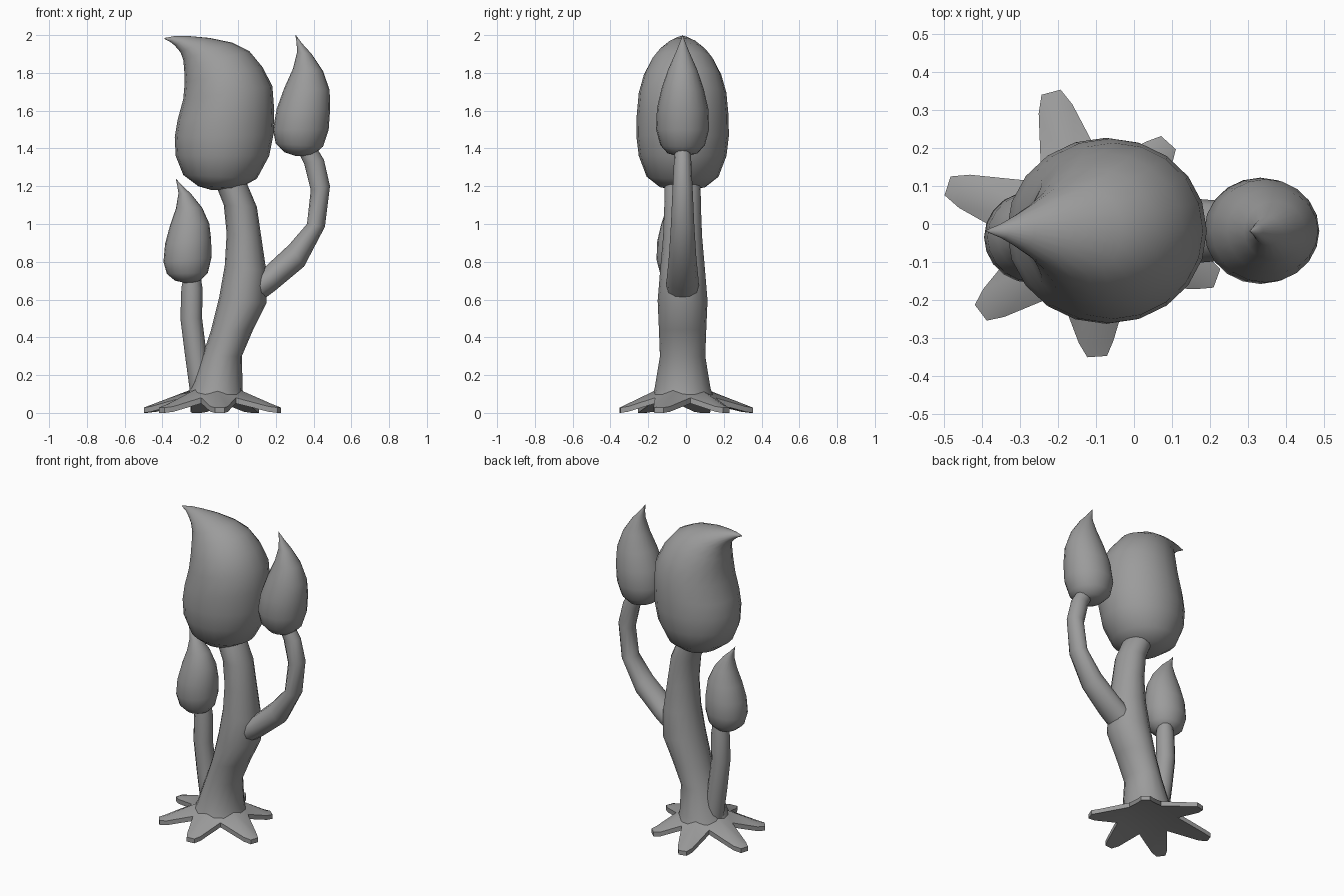
import bpy
import bmesh
from math import cos, sin, radians, pi
from mathutils import Vector

default_cube = bpy.data.objects.get("Cube")
if default_cube:
    bpy.data.objects.remove(default_cube, do_unlink=True)

# One plain grey for the whole plant
GREY = (0.33, 0.33, 0.33, 1.0)
grey = bpy.data.materials.new("plain_grey")
grey.use_nodes = True
grey.diffuse_color = GREY
shader = grey.node_tree.nodes["Principled BSDF"]
shader.inputs["Base Color"].default_value = GREY
shader.inputs["Roughness"].default_value = 0.8

AXIS_Y = -0.018


def finish(bm, name, sharp_angle):
    """Turn a bmesh into a smooth shaded object that keeps its hard edges."""
    bmesh.ops.recalc_face_normals(bm, faces=bm.faces)
    mesh = bpy.data.meshes.new(name)
    bm.to_mesh(mesh)
    bm.free()
    mesh.materials.append(grey)
    mesh.shade_smooth()
    mesh.set_sharp_from_angle(angle=radians(sharp_angle))
    obj = bpy.data.objects.new(name, mesh)
    bpy.context.collection.objects.link(obj)
    return obj


def loft(name, rings, sides=20, y=AXIS_Y):
    """Skin ellipses given as left x, left z, right x, right z, half depth."""
    bm = bmesh.new()
    loops = []
    for lx, lz, rx, rz, depth in rings:
        left, right = Vector((lx, y, lz)), Vector((rx, y, rz))
        middle, arm = (left + right) / 2, (right - left) / 2
        side = Vector((0, depth, 0))
        turns = [2 * pi * i / sides for i in range(sides)]
        loops.append([bm.verts.new(middle + arm * cos(t) + side * sin(t))
                      for t in turns])
    for low, high in zip(loops, loops[1:]):
        for i in range(sides):
            j = (i + 1) % sides
            bm.faces.new((low[i], low[j], high[j], high[i]))
    bm.faces.new(loops[0])
    bm.faces.new(loops[-1])
    return finish(bm, name, 60)


# Main trunk, swaying towards the left and back
loft("trunk", [
    (-.275, .08, .04, .08, .165),
    (-.245, .14, .025, .12, .148),
    (-.19, .3, .02, .3, .12),
    (-.145, .43, .08, .44, .125),
    (-.1, .61, .15, .58, .132),
    (-.07, .78, .15, .75, .118),
    (-.06, .95, .125, .92, .103),
    (-.075, 1.1, .1, 1.09, .097),
    (-.115, 1.2, .045, 1.22, .095),
    (-.14, 1.25, .0, 1.28, .09),
], sides=16)

# Large bud with a hooked tip
loft("large_bud", [
    (-.14, 1.18, -.07, 1.18, .035),
    (-.21, 1.2, .01, 1.19, .12),
    (-.29, 1.26, .1, 1.24, .19),
    (-.33, 1.36, .165, 1.36, .232),
    (-.335, 1.46, .187, 1.47, .245),
    (-.32, 1.55, .192, 1.6, .243),
    (-.29, 1.66, .182, 1.73, .232),
    (-.282, 1.75, .13, 1.83, .205),
    (-.285, 1.82, .06, 1.915, .165),
    (-.29, 1.87, -.03, 1.96, .125),
    (-.305, 1.91, -.15, 1.985, .085),
    (-.335, 1.945, -.26, 1.995, .045),
    (-.36, 1.965, -.33, 1.996, .02),
    (-.39, 1.98, -.388, 1.985, .002),
])

# Shared shape of the two small buds, measured from the middle of the base
BUD = [
    (-.03, 0, .04, 0, .03),
    (-.09, .02, .07, .01, .08),
    (-.135, .065, .115, .05, .118),
    (-.15, .14, .145, .14, .14),
    (-.13, .25, .153, .25, .136),
    (-.09, .36, .15, .35, .112),
    (-.045, .46, .115, .45, .078),
    (-.022, .55, .055, .54, .038),
    (-.025, .6, .005, .595, .016),
    (-.031, .64, -.029, .64, .001),
]


def small_bud(name, x, z, size, lean, y):
    c, s = cos(radians(lean)) * size, sin(radians(lean)) * size

    def place(px, pz):
        return x + px * c - pz * s, z + px * s + pz * c

    loft(name, [(*place(lx, lz), *place(rx, rz), depth * size)
                for lx, lz, rx, rz, depth in BUD], y=y)


small_bud("left_bud", .335, 1.36, 1, 0, AXIS_Y)
small_bud("right_bud", -.255, .69, .865, 5, -.035)

# Curved branch carrying the left bud
loft("left_branch", [
    (.03, .7, .08, .56, .088),
    (.14, .77, .2, .65, .084),
    (.27, .89, .35, .775, .072),
    (.365, 1.0, .46, .985, .062),
    (.385, 1.18, .487, 1.2, .053),
    (.35, 1.32, .455, 1.34, .046),
    (.31, 1.4, .4, 1.43, .042),
], sides=12)

# Thin stalk carrying the right bud
loft("right_stalk", [
    (-.25, .08, -.12, .08, .06),
    (-.28, .3, -.165, .3, .06),
    (-.305, .5, -.19, .5, .057),
    (-.3, .66, -.188, .66, .054),
    (-.285, .74, -.2, .74, .045),
], sides=12, y=-.005)

# Star of splayed roots: direction in degrees and length
ROOTS = [(48, .315), (105, .38), (162, .39), (217, .355), (274, .33), (340, .36)]
bm = bmesh.new()
hub = Vector((-.12, -.02, 0))


def point(angle, out, side, z):
    a = radians(angle)
    return bm.verts.new(hub + Vector((cos(a) * out - sin(a) * side,
                                      sin(a) * out + cos(a) * side, z)))


valleys = []
for i, (angle, _) in enumerate(ROOTS):
    following = ROOTS[(i + 1) % len(ROOTS)][0] + (360 if i == len(ROOTS) - 1 else 0)
    middle = (angle + following) / 2
    valleys.append((point(middle, .18, 0, .08), point(middle, .18, 0, .05)))

crown = bm.verts.new(hub + Vector((0, 0, .14)))
underside = bm.verts.new(hub + Vector((0, 0, .055)))
ridges = [point(angle, .13, 0, .125) for angle, _ in ROOTS]
for i, (angle, length) in enumerate(ROOTS):
    ridge, nose = ridges[i], point(angle, length * .9, 0, .045)
    # Outline walks from one valley, around the tip, to the next valley
    outline = [valleys[i - 1]]
    for out, side in ((.88, -.046), (1, -.026), (1, .026), (.88, .046)):
        drop = 0 if out == 1 else .006
        outline.append((point(angle, length * out, side, .028 + drop),
                        point(angle, length * out, side, drop)))
    outline.append(valleys[i])
    tops = [pair[0] for pair in outline]
    bm.faces.new((ridge, tops[0], tops[1], nose))
    bm.faces.new((ridge, nose, tops[4], tops[5]))
    for a, b in zip(tops[1:4], tops[2:5]):
        bm.faces.new((nose, a, b))
    for (a, low_a), (b, low_b) in zip(outline, outline[1:]):
        bm.faces.new((a, low_a, low_b, b))
    bm.faces.new([underside] + [pair[1] for pair in reversed(outline)])
    # Web between this root and the next one
    other = ridges[(i + 1) % len(ROOTS)]
    bm.faces.new((ridge, valleys[i][0], other))
    bm.faces.new((crown, ridge, other))
finish(bm, "roots", 35)
